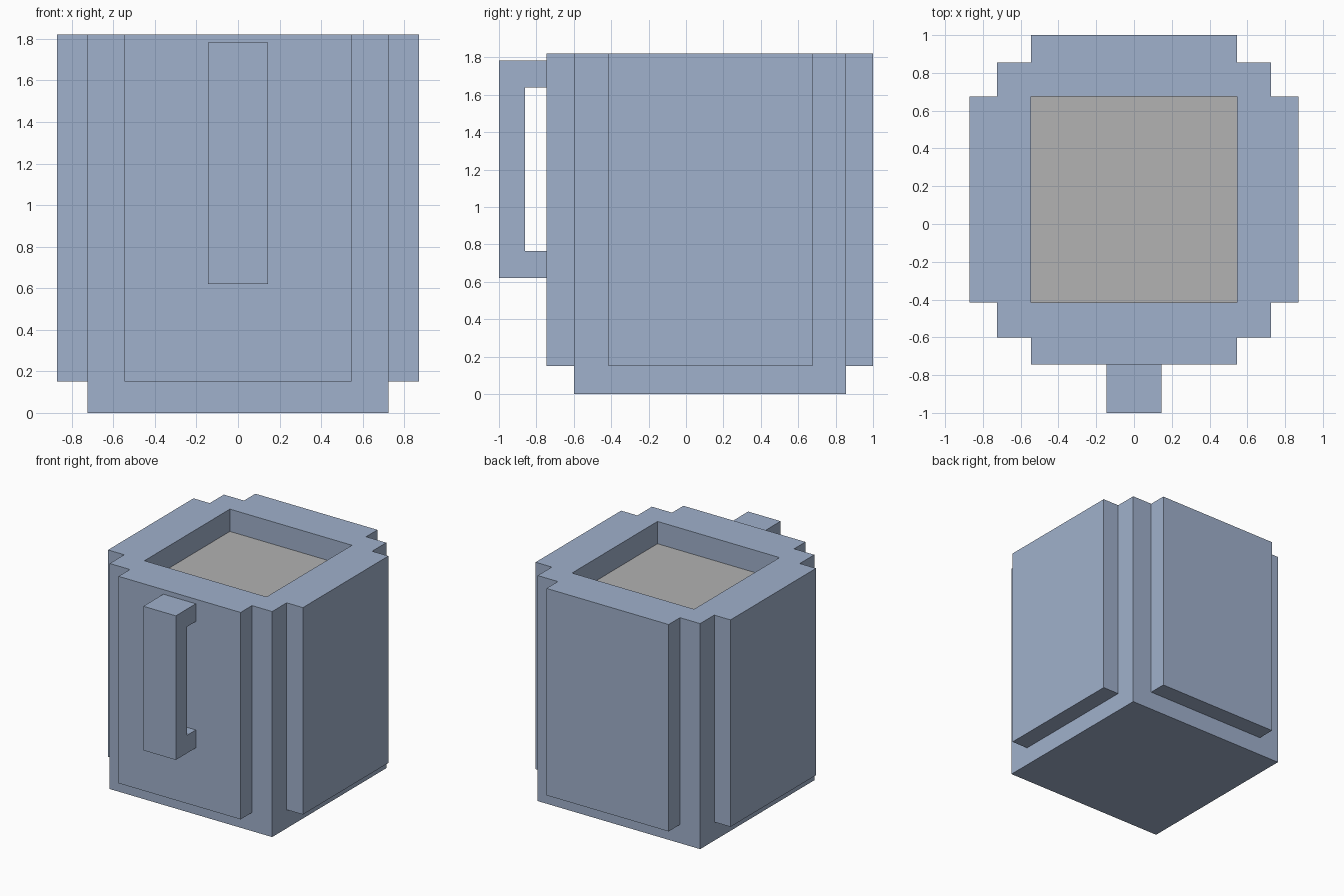
import bpy
import bmesh
import math

if "Cube" in bpy.data.objects:
    bpy.data.objects.remove(bpy.data.objects["Cube"])


def material(name, rgb):
    m = bpy.data.materials.new(name)
    m.diffuse_color = (*rgb, 1)
    m.use_nodes = True
    m.node_tree.nodes["Principled BSDF"].inputs["Base Color"].default_value = m.diffuse_color
    return m


BLUE = material("pale_blue_glaze", (0.352, 0.440, 0.604))
GREY = material("grey_drink", (0.445, 0.445, 0.445))


def add_object(name, bm, mat):
    mesh = bpy.data.meshes.new(name)
    bm.to_mesh(mesh)
    bm.free()
    mesh.materials.append(mat)
    obj = bpy.data.objects.new(name, mesh)
    bpy.context.collection.objects.link(obj)
    return obj


def block_solid(name, xs, ys, zs, filled, mat):
    """Make one outer skin around the filled cells of an uneven grid."""
    grid = (xs, ys, zs)
    bm = bmesh.new()

    def solid(c):
        inside = all(0 <= c[a] < len(grid[a]) - 1 for a in range(3))
        return inside and filled(*c)

    for i in range(len(xs) - 1):
        for j in range(len(ys) - 1):
            for k in range(len(zs) - 1):
                cell = (i, j, k)
                if not solid(cell):
                    continue
                for axis in range(3):
                    for side in (0, 1):
                        near = list(cell)
                        near[axis] += 2 * side - 1
                        if solid(near):
                            continue
                        u, v = (axis + 1) % 3, (axis + 2) % 3
                        corners = []
                        for du, dv in ((0, 0), (1, 0), (1, 1), (0, 1)):
                            p = list(cell)
                            p[axis] += side
                            p[u] += du
                            p[v] += dv
                            corners.append(bm.verts.new([grid[a][p[a]] for a in range(3)]))
                        bm.faces.new(corners if side else corners[::-1])
    bmesh.ops.remove_doubles(bm, verts=bm.verts, dist=1e-4)
    bmesh.ops.dissolve_limit(bm, angle_limit=math.radians(1),
                             verts=bm.verts, edges=bm.edges)
    return add_object(name, bm, mat)


# Mug body: square core, raised side panels above the foot, open cavity
XS = (-0.87, -0.725, -0.545, 0.545, 0.725, 0.87)
YS = (-0.745, -0.60, -0.415, 0.675, 0.855, 1.0)


def in_body(i, j, k):
    core = 1 <= i <= 3 and 1 <= j <= 3
    if k == 0:
        return core
    return (core or i == 2 or j == 2) and not (i == 2 and j == 2)


block_solid("mug_body", XS, YS, (0, 0.15, 1.82), in_body, BLUE)

# Handle: upright grip with an arm at each end
block_solid("handle", (-0.145, 0.145), (-1.0, -0.86, -0.745),
            (0.62, 0.765, 1.64, 1.783),
            lambda i, j, k: j == 0 or k != 1, BLUE)

# Drink surface just below the rim
bm = bmesh.new()
bm.faces.new([bm.verts.new((XS[a], YS[b], 1.64))
              for a, b in ((2, 2), (3, 2), (3, 3), (2, 3))])
add_object("drink", bm, GREY)
